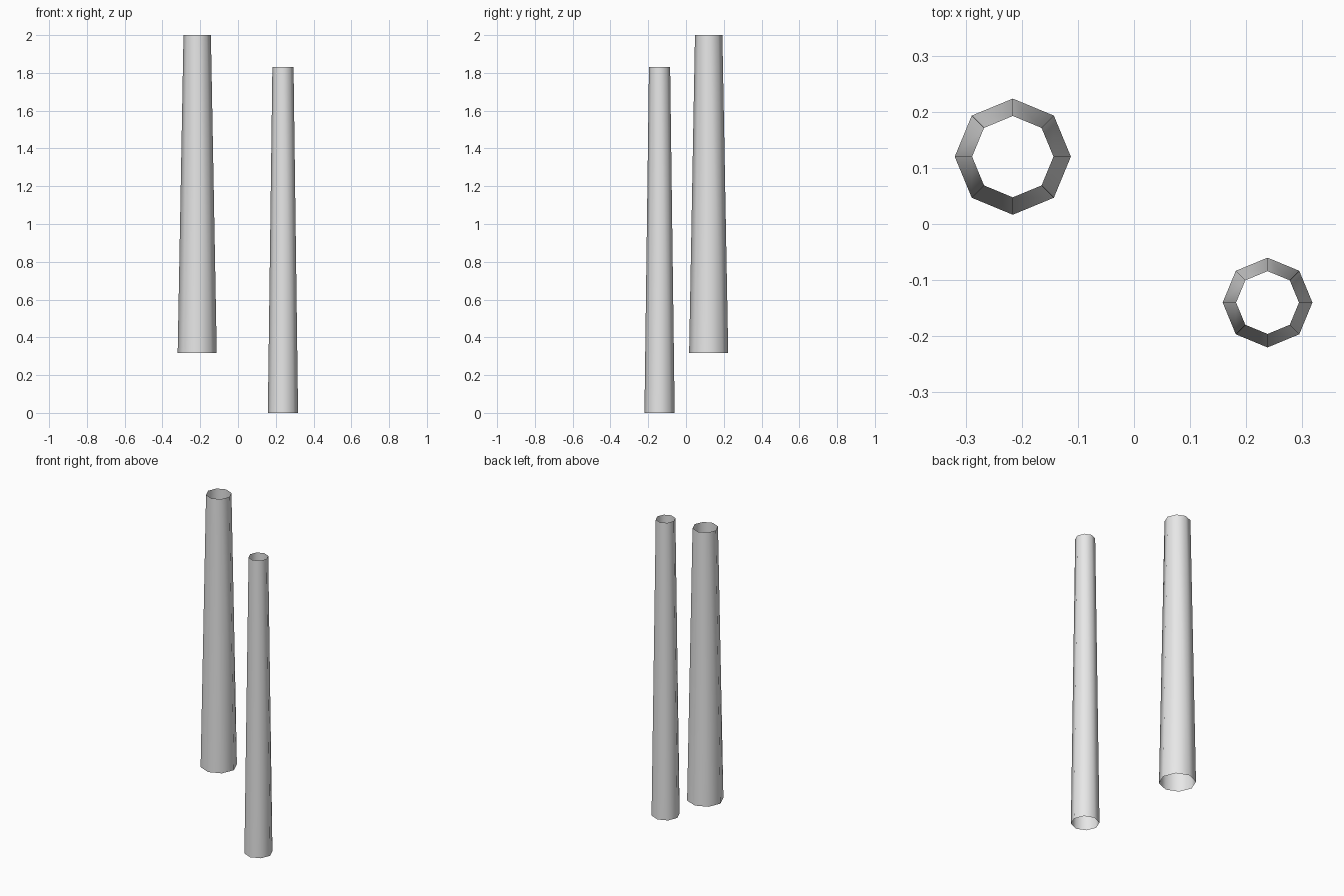
import bpy, bmesh
from mathutils import Matrix

if "Cube" in bpy.data.objects:
    bpy.data.objects.remove(bpy.data.objects["Cube"])

grey = bpy.data.materials.new("light_grey")
grey.diffuse_color = (0.8, 0.8, 0.8, 1)
grey.use_nodes = True
grey.node_tree.nodes["Principled BSDF"].inputs["Base Color"].default_value = grey.diffuse_color


def tapered_tube(name, x, y, z0, z1, r_bottom, r_top):
    """Open-ended eight-sided tube that narrows upward."""
    bm = bmesh.new()
    bmesh.ops.create_cone(bm, cap_ends=False, segments=8, radius1=r_bottom,
                          radius2=r_top, depth=z1 - z0,
                          matrix=Matrix.Translation((x, y, (z0 + z1) / 2)))
    for f in bm.faces:
        f.smooth = True
    mesh = bpy.data.meshes.new(name)
    bm.to_mesh(mesh)
    bm.free()
    mesh.materials.append(grey)
    obj = bpy.data.objects.new(name, mesh)
    bpy.context.collection.objects.link(obj)
    return obj


# wide raised tube, and the slim tube standing on the ground
tapered_tube("wide_tube", -0.216, 0.12, 0.316, 2.0, 0.1035, 0.0725)
tapered_tube("slim_tube", 0.238, -0.14, 0.0, 1.832, 0.08, 0.056)
